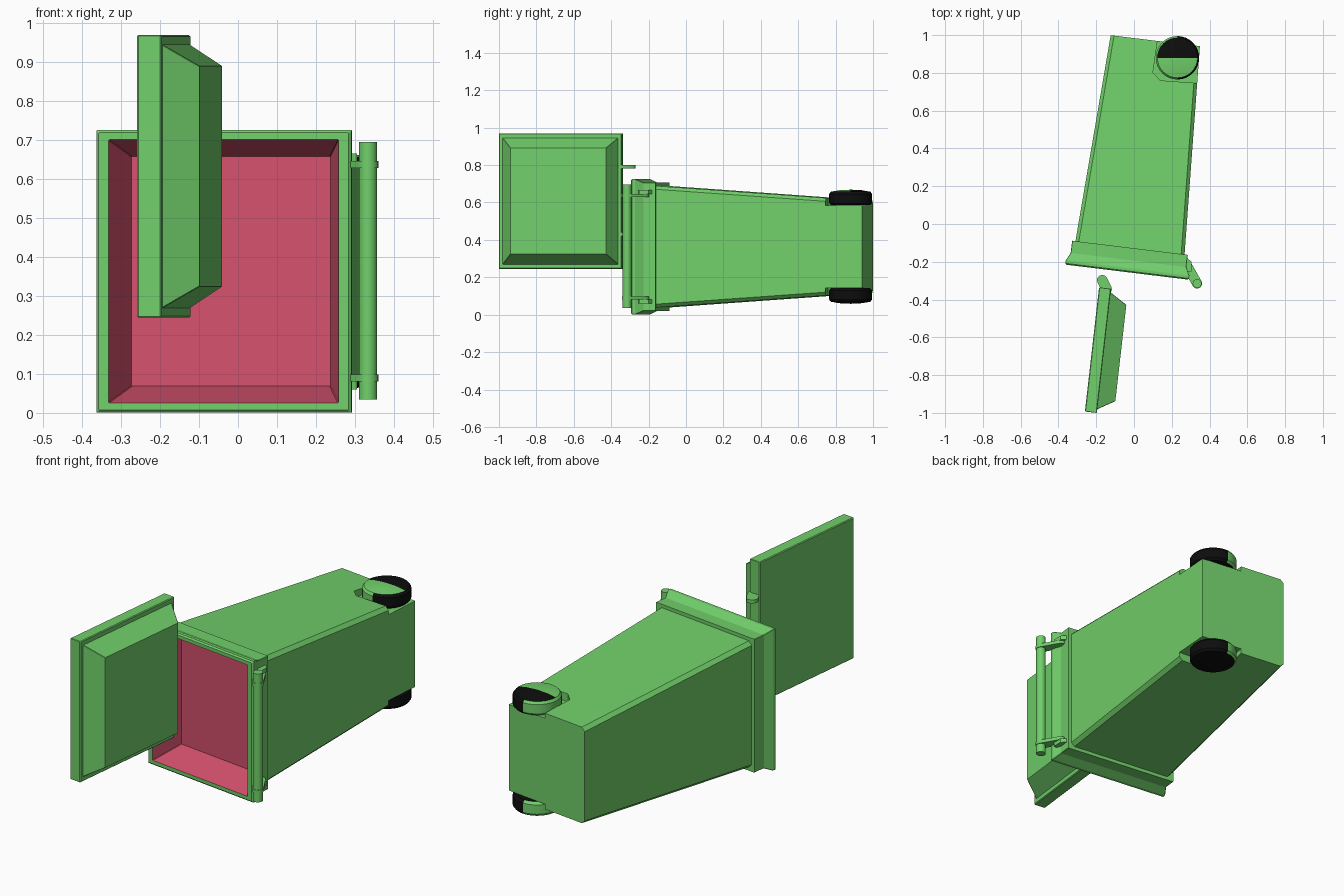
import bpy, bmesh, math
from mathutils import Vector

if "Cube" in bpy.data.objects:
    bpy.data.objects.remove(bpy.data.objects["Cube"])


def material(name, rgb):
    m = bpy.data.materials.new(name)
    m.use_nodes = True
    m.diffuse_color = (*rgb, 1)
    bsdf = m.node_tree.nodes["Principled BSDF"]
    bsdf.inputs["Base Color"].default_value = (*rgb, 1)
    bsdf.inputs["Roughness"].default_value = 0.7
    return m


GREEN = material("bin green", (0.165, 0.63, 0.145))
PINK = material("inside pink", (0.66, 0.083, 0.15))
BLACK = material("tyre black", (0.004, 0.004, 0.004))


def skin(name, rings, mats=(GREEN,), loc=(0, 0, 0), turn=0, rule=None, smooth=False):
    """Join equal rings of points into a closed solid; rule(face) gives the slot."""
    bm = bmesh.new()
    loops = [[bm.verts.new(p) for p in ring] for ring in rings]
    n = len(loops[0])
    for a, b in zip(loops, loops[1:]):
        for i in range(n):
            j = (i + 1) % n
            bm.faces.new((a[i], a[j], b[j], b[i]))
    bm.faces.new(loops[0])
    bm.faces.new(loops[-1])
    bmesh.ops.recalc_face_normals(bm, faces=bm.faces)
    bm.normal_update()
    if rule:
        for f in bm.faces:
            f.material_index = rule(f)
    me = bpy.data.meshes.new(name)
    bm.to_mesh(me)
    bm.free()
    for m in mats:
        me.materials.append(m)
    ob = bpy.data.objects.new(name, me)
    bpy.context.collection.objects.link(ob)
    ob.location = loc
    ob.rotation_euler.z = math.radians(turn)
    if smooth:
        bpy.ops.object.select_all(action='DESELECT')
        bpy.context.view_layer.objects.active = ob
        ob.select_set(True)
        bpy.ops.object.shade_smooth_by_angle(angle=math.radians(35))
    return ob


def chamfered(a, b, c):
    """Rectangle of half sizes a, b with corners cut by c."""
    return [(a, b - c), (a - c, b), (c - a, b), (-a, b - c),
            (-a, c - b), (c - a, -b), (a - c, -b), (a, c - b)]


def circle(r, z, n=32):
    return [(r * math.cos(2 * math.pi * i / n), r * math.sin(2 * math.pi * i / n), z)
            for i in range(n)]


def prism(name, outline, z0, z1, **kw):
    return skin(name, [[(x, y, z) for x, y in outline] for z in (z0, z1)], **kw)


def capsule(p, q, r, n=8):
    """Outline of a round-ended bar from p to q."""
    p, q = Vector(p), Vector(q)
    d = q - p
    base = math.atan2(d.y, d.x)
    pts = []
    for c, start in ((q, base - math.pi / 2), (p, base + math.pi / 2)):
        for i in range(n + 1):
            t = start + math.pi * i / n
            pts.append((c.x + r * math.cos(t), c.y + r * math.sin(t)))
    return pts


MID = 0.3635  # height of the bin's middle plane

# Bin body, lying on its side: shallow hollow, flared rim, collar, tapered box
# (depth, half width, half height, corner cut)
body_rings = [
    (0.155, 0.257, 0.295, 0.002),
    (0.000, 0.2975, 0.338, 0.002),
    (0.000, 0.323, 0.356, 0.002),
    (0.007, 0.330, 0.363, 0.002),
    (0.022, 0.330, 0.363, 0.002),
    (0.065, 0.3085, 0.343, 0.002),
    (0.130, 0.3085, 0.343, 0.002),
    (0.130, 0.291, 0.325, 0.018),
    (1.2345, 0.238, 0.247, 0.018),
]


def inside(f):
    on_hollow = all(any(abs(abs(v.co.x) - w) < 0.0025 and abs(v.co.y - d) < 1e-4
                        for d, w in ((0.155, 0.257), (0, 0.2975))) for v in f.verts)
    return 1 if on_hollow else 0


body = skin("bin_body",
            [[(a, d, b) for a, b in chamfered(w, h, c)] for d, w, h, c in body_rings],
            mats=(GREEN, PINK), loc=(-0.037, -0.255, MID), turn=-6.97, rule=inside)


# The hollow's floor and short corner strips also belong to the inside
for f in body.data.polygons:
    pts = [body.data.vertices[i].co for i in f.vertices]
    if any(abs(p.y - 0.155) < 1e-4 for p in pts):
        f.material_index = 1

# Wheel recesses cut in the two side walls
recess = [(0.14, 1.08), (0.10, 0.80), (0.14, 0.76), (0.50, 0.735), (0.50, 1.08)]
for s in (-1, 1):
    z0, z1 = sorted((MID + s * 0.221, MID + s * 0.45))
    cutter = prism("recess_cutter", recess, z0, z1)
    cutter.hide_render = True
    mod = body.modifiers.new("recess", 'BOOLEAN')
    mod.operation = 'DIFFERENCE'
    mod.solver = 'EXACT'
    mod.object = cutter
    bpy.context.view_layer.objects.active = body
    bpy.ops.object.modifier_apply(modifier=mod.name)
    bpy.data.objects.remove(cutter)


# Wheels: domed discs, black tread half and green half
def wheel_colour(f):
    c, nz = f.calc_center_median(), f.normal.z
    if abs(nz) > 0.75:
        return 0 if nz < 0 or c.y > 0 else 1
    return 0 if c.x > -0.005 else 1


wheel_profile = [(0.002, 0), (0.104, 0), (0.115, 0.012), (0.115, 0.06),
                 (0.106, 0.072), (0.06, 0.080), (0.002, 0.083)]
for side, s in (("upper", 1), ("lower", -1)):
    skin("wheel_" + side, [circle(r, s * z) for r, z in wheel_profile],
         mats=(BLACK, GREEN), loc=(0.23, 0.88, MID + s * 0.222),
         rule=wheel_colour, smooth=True)

# Handle bar with its two brackets and their feet
skin("handle_bar", [circle(0.0235, z, 20) for z in (0.035, 0.695)],
     loc=(0.334, -0.315, 0), smooth=True)
for side, s in (("upper", 1), ("lower", -1)):
    z = MID + s * 0.274
    prism("handle_bracket_" + side, capsule((0.283, -0.225), (0.334, -0.315), 0.0265),
          z - 0.009, z + 0.009, smooth=True)
    zf = MID + s * 0.292
    prism("bracket_foot_" + side,
          [(0.27, -0.26), (0.305, -0.25), (0.305, -0.20), (0.27, -0.17)],
          zf - 0.011, zf + 0.011)

# Lid standing open: flat plate with a raised tapered inner panel
# (height, length centre, half length, half height)
lid_rings = [
    (0.000, 0.331, 0.327, 0.359),
    (0.004, 0.331, 0.331, 0.3625),
    (0.060, 0.331, 0.331, 0.3625),
    (0.064, 0.331, 0.327, 0.359),
    (0.064, 0.331, 0.311, 0.338),
    (0.154, 0.3295, 0.2565, 0.283),
]
skin("lid", [[(d, c + a, b) for a, b in chamfered(w, h, 0.002)]
             for d, c, w, h in lid_rings],
     loc=(-0.26, -0.993, 0.6075), turn=-6.5)

# Hinge tabs on the lid
for side, s in (("upper", 1), ("lower", -1)):
    z = 0.6105 + s * 0.18
    prism("lid_hinge_" + side, capsule((-0.168, -0.298), (-0.145, -0.345), 0.028),
          z - 0.009, z + 0.009, smooth=True)
